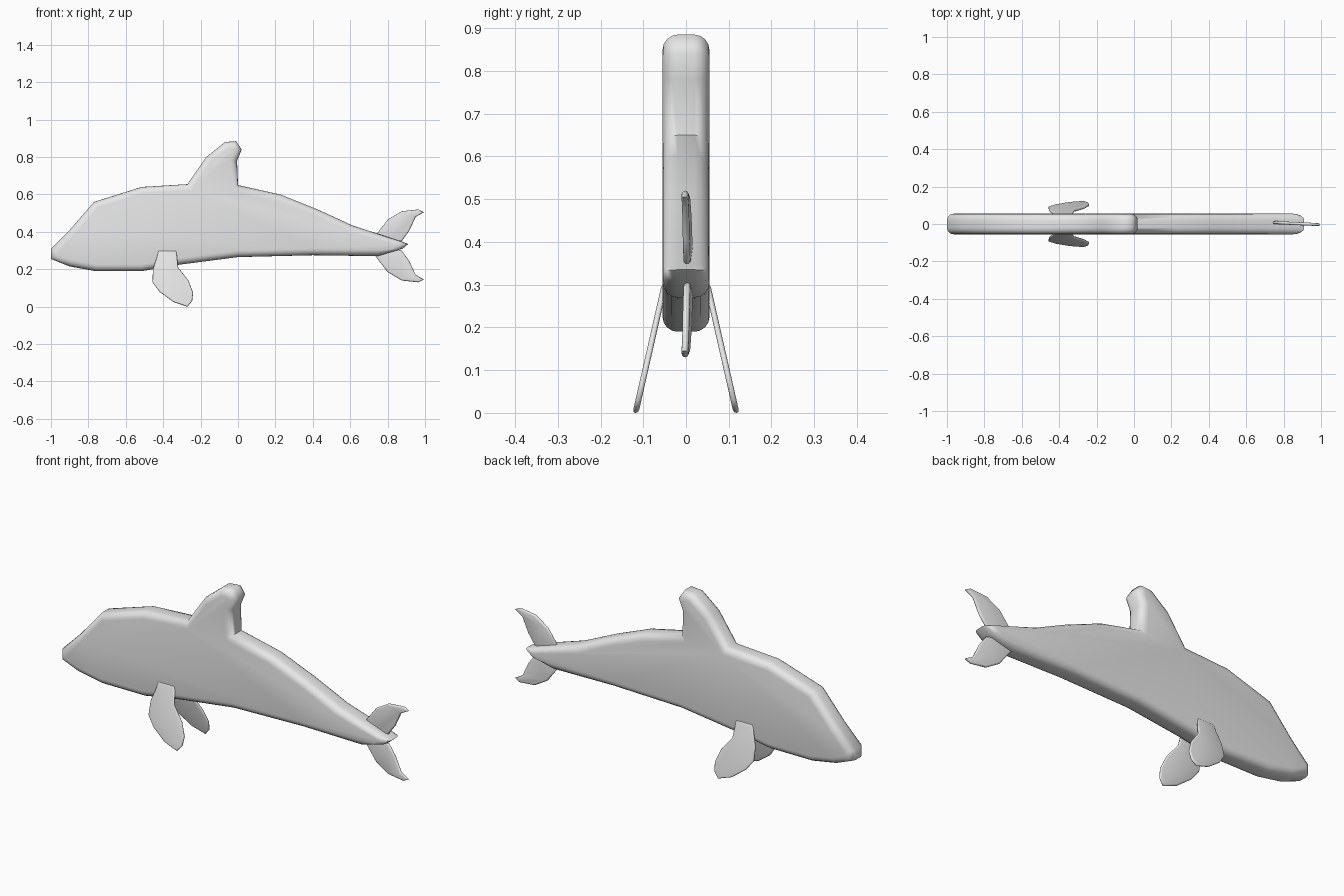
import bpy, bmesh
from math import sin, cos, pi, radians
from mathutils import Vector

cube = bpy.data.objects.get("Cube")
if cube:
    bpy.data.objects.remove(cube, do_unlink=True)

grey = bpy.data.materials.new("plain grey")
grey.use_nodes = True
grey.diffuse_color = (0.8, 0.8, 0.8, 1)
grey.node_tree.nodes["Principled BSDF"].inputs["Base Color"].default_value = (0.8, 0.8, 0.8, 1)


def inward(points):
    """Mitred inward direction at each point of a clockwise outline."""
    result = []
    for i, p in enumerate(points):
        a = (p - points[i - 1]).normalized()
        b = (points[(i + 1) % len(points)] - p).normalized()
        na, nb = Vector((a.y, -a.x)), Vector((b.y, -b.x))
        result.append((na + nb) / max(1 + na.dot(nb), 0.5))
    return result


def rounded_plate(name, outline, half, radius, shift=lambda x, z: 0, tip_x=None, steps=4):
    """Side-on outline given thickness along y, with rounded rims."""
    points = [Vector(p) for p in outline]
    moves = inward(points)
    if tip_x is not None:  # a narrow tip is pulled straight back
        moves = [Vector((-1.7, -0.1)) if p.x > tip_x else m for p, m in zip(points, moves)]
    bm = bmesh.new()
    rings = []
    for side in (-1, 1):
        for k in range(steps + 1):
            if side == 1 and k == 0 and half == radius:
                continue
            t = pi / 2 * (k / steps if side == 1 else 1 - k / steps)
            y = side * (half - radius + radius * sin(t))
            ring = []
            for p, m in zip(points, moves):
                q = p + m * radius * (1 - cos(t))
                ring.append(bm.verts.new((q.x, y + shift(q.x, q.y), q.y)))
            rings.append(ring)
    n = len(points)
    for r, s in zip(rings, rings[1:]):
        for i in range(n):
            j = (i + 1) % n
            bm.faces.new((r[i], r[j], s[j], s[i]))
    bm.faces.new(rings[0])
    bm.faces.new(rings[-1])
    bmesh.ops.recalc_face_normals(bm, faces=bm.faces)
    mesh = bpy.data.meshes.new(name)
    bm.to_mesh(mesh)
    bm.free()
    mesh.materials.append(grey)
    obj = bpy.data.objects.new(name, mesh)
    bpy.context.collection.objects.link(obj)
    bpy.ops.object.select_all(action='DESELECT')
    obj.select_set(True)
    bpy.context.view_layer.objects.active = obj
    bpy.ops.object.shade_smooth_by_angle(angle=radians(65))
    return obj


# Body with the back fin in one outline, clockwise from the nose
body = [(-1, .31), (-.9, .41), (-.77, .56), (-.515, .64), (-.27, .655),
        (-.17, .8), (-.07, .88), (-.01, .885), (.02, .84), (-.005, .78), (0, .65),
        (.225, .6), (.425, .52), (.61, .435), (.885, .345), (.91, .335), (.88, .31),
        (.745, .27), (.4, .275), (0, .265), (-.31, .225), (-.515, .19),
        (-.76, .19), (-.9, .215), (-1, .255)]
rounded_plate("body", body, 0.055, 0.035, tip_x=0.87)

# Flippers, splayed outwards towards their tips
flipper = [(-.425, .3), (-.33, .3), (-.32, .21), (-.265, .14), (-.24, .075),
           (-.245, .03), (-.27, 0), (-.345, .025), (-.42, .08), (-.457, .13),
           (-.455, .2), (-.435, .26)]
for name, side in (("front_flipper", -1), ("back_flipper", 1)):
    rounded_plate(name, flipper, 0.007, 0.007,
                  lambda x, z, s=side: s * (0.05 + 0.227 * (0.3 - z)), steps=3)

# Tail flukes, mirrored about the tail's axis
fluke = [(.735, .38), (.8, .465), (.875, .51), (.965, .52), (.995, .505),
         (.95, .48), (.915, .405), (.875, .35), (.79, .33)]
axis = 0.325
lower = [(x, 2 * axis - z) for x, z in reversed(fluke)]
for name, outline in (("upper_fluke", fluke), ("lower_fluke", lower)):
    rounded_plate(name, outline, 0.008, 0.008, lambda x, z: 0.008 - 0.045 * (x - 0.74), steps=3)
